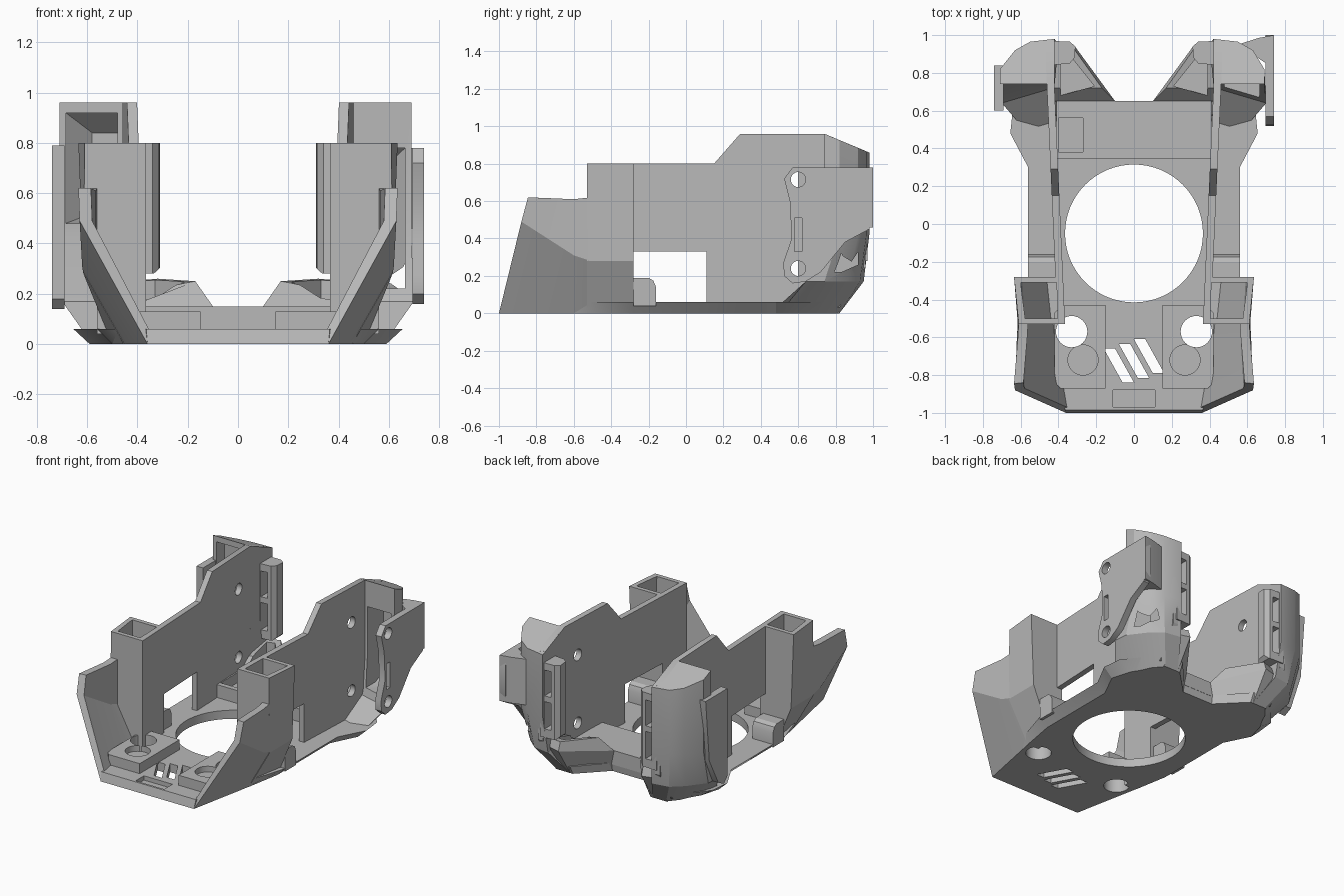
import bpy, bmesh, math

cube = bpy.data.objects.get("Cube")
if cube:
    bpy.data.objects.remove(cube)

grey = bpy.data.materials.new("plain grey")
grey.use_nodes = True
colour = (0.48, 0.48, 0.48, 1)
grey.diffuse_color = colour
grey.node_tree.nodes["Principled BSDF"].inputs["Base Color"].default_value = colour
parts = []


def loft(name, rings, side=1, keep=True):
    """Closed solid through rings of points; side=-1 mirrors it in x."""
    bm = bmesh.new()
    rows = [[bm.verts.new((x * side, y, z)) for x, y, z in ring] for ring in rings]
    n = len(rows[0])
    for a, b in zip(rows, rows[1:]):
        for i in range(n):
            j = (i + 1) % n
            bm.faces.new((a[i], a[j], b[j], b[i]))
    bm.faces.new(rows[0])
    bm.faces.new(rows[-1])
    bmesh.ops.recalc_face_normals(bm, faces=bm.faces)
    mesh = bpy.data.meshes.new(name)
    bm.to_mesh(mesh)
    bm.free()
    mesh.materials.append(grey)
    obj = bpy.data.objects.new(name, mesh)
    bpy.context.collection.objects.link(obj)
    if keep:
        parts.append(obj)
    return obj


def prism(name, pts, lo, hi, axis="z", side=1, keep=True):
    place = {"x": lambda p, h: (h, p[0], p[1]),
             "y": lambda p, h: (p[0], h, p[1]),
             "z": lambda p, h: (p[0], p[1], h)}[axis]
    return loft(name, [[place(p, h) for p in pts] for h in (lo, hi)], side, keep)


def rect(a, b, c, d):
    return [(a, c), (b, c), (b, d), (a, d)]


def disc(cx, cy, r, n=32):
    return [(cx + r * math.cos(2 * math.pi * i / n), cy + r * math.sin(2 * math.pi * i / n))
            for i in range(n)]


def level(pts, z):
    return [(x, y, z) for x, y in pts]


def cutter(pts, lo, hi, axis="z", side=1):
    return prism("cutter", pts, lo, hi, axis, side, keep=False)


def cut(obj, cutters):
    """Subtract the cutters and discard them."""
    for c in cutters:
        c.hide_render = True
        mod = obj.modifiers.new("cut", "BOOLEAN")
        mod.operation, mod.solver, mod.object = "DIFFERENCE", "EXACT", c
    bpy.context.view_layer.update()
    done = obj.evaluated_get(bpy.context.evaluated_depsgraph_get())
    mesh = bpy.data.meshes.new_from_object(done)
    obj.modifiers.clear()
    obj.data = mesh
    for c in cutters:
        bpy.data.objects.remove(c)


def both(half):
    return half + [(-x, y) for x, y in reversed(half)]


# Base plate with chamfered rim, large opening, vents and through holes
low = [(.36, -1), (.44, -.6), (.5, -.28), (.5, .3), (.59, .48), (.55, .62), (.42, .82), (.3, .82), (.12, .64)]
high = [(.365, -.985), (.46, -.6), (.56, -.28), (.56, .3), (.655, .48), (.64, .62), (.45, .85), (.3, .85), (.12, .65)]
base = loft("base_plate", [level(both(low), 0), level(both(high), .06)])
vents = [cutter([(x - .03, y + .09), (x + .03, y + .09), (x + .13, y - .09), (x + .07, y - .09)], -.1, .2)
         for x, y in ((-.13, -.75), (-.05, -.725), (.03, -.7))]
cut(base, [cutter(disc(0, -.05, .365, 64), -.1, .2), cutter(rect(-.11, .11, -.97, -.88), .03, .2)]
    + vents + [cutter(disc(s * .33, -.57, .083), -.1, .2) for s in (1, -1)])

# Raised rear floor with a clip recess
rear = prism("rear_floor", rect(-.41, .41, .345, .65), .05, .15)
cut(rear, [cutter(rect(-.4, -.27, .38, .56), .08, .3)])

for s in (1, -1):
    # Front pocket block
    block = prism("front_pocket_block",
                  [(.15, -.87), (.39, -.87), (.42, -.84), (.42, -.47), (.38, -.43), (.15, -.43)],
                  .05, .13, side=s)
    cut(block, [cutter(disc(.33, -.57, .083), -.1, .3, side=s), cutter(disc(.27, -.72, .08), .09, .3, side=s)])

    # Flared front wing
    loft("front_wing", [
        [(.36, -1, 0), (.63, -.88, .49), (.635, -.845, .62), (.585, -.84, .62), (.58, -.87, .49), (.355, -.97, .06)],
        [(.44, -.6, 0), (.62, -.6, .31), (.615, -.6, .61), (.565, -.6, .61), (.565, -.6, .33), (.42, -.6, .06)],
        [(.455, -.51, 0), (.615, -.51, .28), (.61, -.51, .62), (.56, -.51, .62), (.56, -.51, .3), (.43, -.51, .06)],
    ], s)

    # Hollow front column
    column = loft("front_column", [
        level([(.365, -.53), (.455, -.53), (.5, -.28), (.376, -.28)], 0),
        level([(.365, -.53), (.615, -.53), (.615, -.28), (.376, -.28)], .28),
        level([(.365, -.53), (.61, -.53), (.635, -.28), (.376, -.28)], .8)], s)
    cut(column, [loft("cutter", [
        level([(.405, -.5), (.44, -.5), (.46, -.31), (.41, -.31)], .06),
        level([(.405, -.5), (.58, -.5), (.59, -.31), (.41, -.31)], .29),
        level([(.405, -.5), (.575, -.5), (.6, -.31), (.41, -.31)], .9)], s, False)])

    # Thin side wall, skewed outward to the rear
    profile = [(-.3, .02), (-.3, .8), (.15, .8), (.29, .96), (.74, .96), (.96, .868), (.96, .25), (.82, .03)]
    skew = lambda y: .375 + .045 * (y + .3)
    wall = loft("side_wall", [[(skew(y) + t, y, z) for y, z in profile] for t in (0, .04)], s)
    holes = [cutter(disc(.6, z, .04), .2, .65, "x", s) for z in (.715, .24)]
    cut(wall, [cutter(rect(-.28, .11, .06, .33), .2, .7, "x", s)] + holes)

    # Rounded lug outside the wall
    prism("side_lug", [(-.28, .04), (-.16, .04), (-.16, .14), (-.175, .175), (-.2, .19), (-.28, .19)],
          .4, .56, "x", s)

    # Inward rear lip with two slots
    lip = prism("rear_lip", [(.45, .84), (.34, .85), (.315, .88), (.31, .94), (.34, .965), (.45, .97)],
                .28, .8, side=s)
    cut(lip, [cutter(rect(.365, .415, a, b), .7, 1.1, "y", s) for a, b in ((.34, .53), (.57, .75))]
        + [cutter([(.25, .2), (.42, .2), (.25, .36)], .7, 1.1, "y", s)])

    # Solid rear wing with sloping cap, pocketed from the front
    edge = .71 if s < 0 else .69
    plan = [(.42, .74), (edge, .74), (edge, .82), (.63, .92), (.55, .965), (.42, .98)]
    wing = loft("rear_wing", [
        level([(.4, .45), (.58, .5), (.54, .62), (.48, .75), (.42, .82), (.32, .82)], 0),
        level([(.43, .72), (.7, .64), (.69, .74), (.6, .86), (.52, .93), (.4, .95)], .17),
        level(plan, .42),
        [(x, y, .96 - .42 * max(0, y - .74)) for x, y in plan]], s)
    bottom, top = (.48, .92) if s < 0 else (.22, .78)
    cut(wing, [loft("cutter", [
        [(.48, .6, bottom), (edge - .025, .6, bottom), (edge - .025, .6, top), (.48, .6, top)],
        [(.48, .83, bottom), (edge - .025, .83, bottom), (edge - .025, .83, top), (.48, .83, top)],
        [(.48, .92, bottom + .04), (.58, .92, bottom + .04), (.58, .92, top - .08), (.48, .92, top - .08)],
    ], s, False)])

    # Low diagonal rear bracket with a recess
    bracket = loft("rear_bracket", [
        [(.12, .64, 0), (.43, .64, 0), (.43, .82, 0), (.32, .82, 0)],
        [(.1, .65, .15), (.43, .65, .15), (.43, .92, .2), (.32, .95, .2)],
        [(.17, .72, .25), (.43, .72, .2), (.43, .9, .25), (.32, .93, .26)]], s)
    cut(bracket, [cutter([(.21, .73), (.39, .68), (.39, .87), (.33, .88)], .17, .4, side=s)])

# Drilled outer flange on one side
flange = prism("outer_flange", [(.57, .78), (.525, .72), (.555, .6), (.565, .4), (.52, .27), (.525, .2), (.57, .16),
                                (.64, .17), (.72, .22), (.85, .38), (.98, .45), (1, .52), (1, .7), (.98, .78)],
               .695, .74, "x")
cut(flange, [cutter(disc(.6, z, .04), .6, .9, "x") for z in (.715, .24)]
    + [cutter(rect(.58, .62, .33, .51), .6, .9, "x")])
prism("flange_web", [(.55, .95), (.7, .85), (.74, .95), (.74, 1), (.66, .985)], .46, .78)

# Outer skirt on the opposite side
prism("outer_skirt", [(.6, .79), (.6, .18), (.64, .14), (.7, .17), (.8, .36), (.84, .79)], .69, .74, "x", -1)

# Smooth the curved surfaces and keep the edges sharp
bpy.ops.object.select_all(action="DESELECT")
for obj in parts:
    obj.select_set(True)
bpy.context.view_layer.objects.active = parts[0]
bpy.ops.object.shade_smooth_by_angle(angle=math.radians(25))
